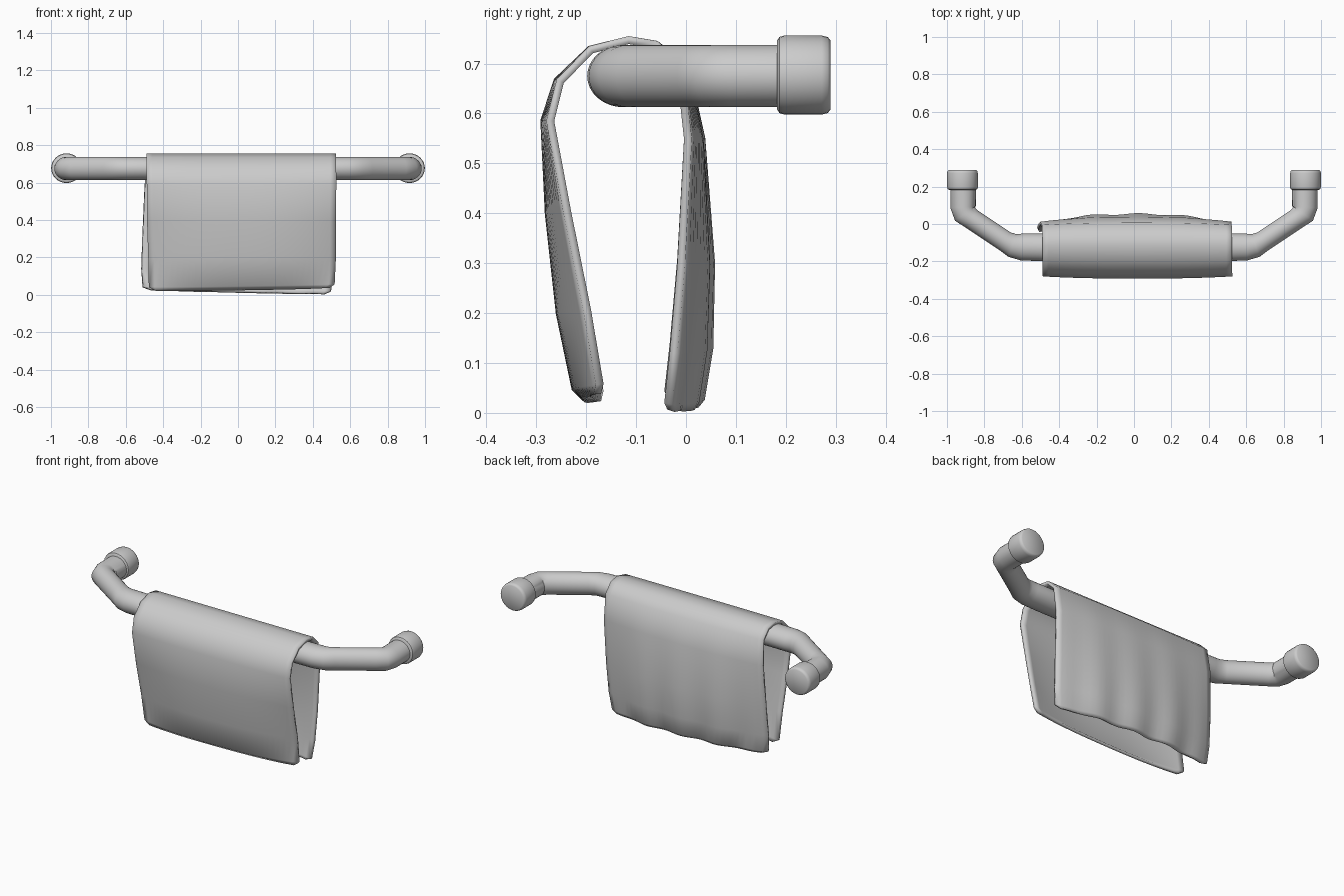
import bpy, bmesh, math
from mathutils import Vector

old = bpy.data.objects.get("Cube")
if old:
    bpy.data.objects.remove(old)

grey = bpy.data.materials.new("soft grey")
grey.use_nodes = True
tone = (0.6, 0.6, 0.6, 1)
grey.diffuse_color = tone
grey.node_tree.nodes["Principled BSDF"].inputs["Base Color"].default_value = tone


def finish(bm, name, angle):
    bmesh.ops.recalc_face_normals(bm, faces=bm.faces)
    mesh = bpy.data.meshes.new(name)
    bm.to_mesh(mesh)
    bm.free()
    obj = bpy.data.objects.new(name, mesh)
    bpy.context.collection.objects.link(obj)
    mesh.materials.append(grey)
    bpy.ops.object.select_all(action='DESELECT')
    bpy.context.view_layer.objects.active = obj
    obj.select_set(True)
    bpy.ops.object.shade_smooth_by_angle(angle=math.radians(angle))
    return obj


def sweep(name, path, height, sides=32):
    """Tube along a level path of (x, y, half width, half height)."""
    bm = bmesh.new()
    rings = []
    for i, (x, y, w, h) in enumerate(path):
        a, b = path[max(i - 1, 0)], path[min(i + 1, len(path) - 1)]
        along = Vector((b[0] - a[0], b[1] - a[1], 0)).normalized()
        side = Vector((-along.y, along.x, 0))
        ring = []
        for k in range(sides):
            t = math.tau * k / sides
            ring.append(bm.verts.new(Vector((x, y, height)) + side * w * math.cos(t)
                                     + Vector((0, 0, h * math.sin(t)))))
        rings.append(ring)
    for r, q in zip(rings, rings[1:]):
        for k in range(sides):
            n = (k + 1) % sides
            bm.faces.new((r[k], r[n], q[n], q[k]))
    bm.faces.new(rings[0])
    bm.faces.new(rings[-1])
    return finish(bm, name, 40)


# Bent rail
half = [(0.914, 0.25, 0.068), (0.914, 0.09, 0.068), (0.905, 0.055, 0.064),
        (0.87, 0.028, 0.056), (0.69, -0.092, 0.056), (0.65, -0.115, 0.064),
        (0.6, -0.123, 0.072), (0.5, -0.125, 0.073)]
left_half = [(x, y, w, 0.0625) for x, y, w in half]
sweep("towel_rail", left_half + [(-x, y, w, h) for x, y, w, h in reversed(left_half)], 0.675)

# Wall mounts
collar = [(0.182, 0.07), (0.187, 0.079), (0.197, 0.082), (0.272, 0.082),
          (0.284, 0.079), (0.29, 0.071)]
for label, s in (("left", 1), ("right", -1)):
    sweep(label + "_wall_mount", [(s * 0.917, y, r, r * 0.965) for y, r in collar], 0.677)

# Draped towel: (y at the sides, y at the middle, z, right side x, left side x)
rows = [(-0.178, -0.2, 0.03, -0.44, 0.49), (-0.173, -0.222, 0.05, -0.475, 0.515),
        (-0.198, -0.253, 0.2, -0.478, 0.522), (-0.238, -0.275, 0.4, -0.485, 0.522),
        (-0.272, -0.284, 0.585, -0.487, 0.525), (-0.252, -0.258, 0.665, -0.49, 0.525),
        (-0.19, -0.192, 0.728, -0.49, 0.525), (-0.115, -0.115, 0.747, -0.49, 0.525),
        (-0.06, -0.06, 0.738, -0.49, 0.525), (-0.012, 0.0, 0.69, -0.492, 0.522),
        (0.004, 0.03, 0.55, -0.5, 0.52), (-0.01, 0.046, 0.3, -0.51, 0.515),
        (-0.025, 0.04, 0.13, -0.515, 0.508), (-0.036, 0.022, 0.03, -0.508, 0.495),
        (-0.03, 0.01, 0.016, -0.465, 0.46)]
columns = 32
bm = bmesh.new()
grid = []
for i, (y_side, y_mid, z, x0, x1) in enumerate(rows):
    line = []
    back = i > len(rows) // 2
    low = max(0, 1 - z / 0.6)
    for c in range(columns + 1):
        s = 2 * c / columns - 1
        y = y_mid + (y_side - y_mid) * abs(s) ** 2.5
        if back:
            y += 0.009 * low * math.sin(s * 13 + 1) * (1 - s ** 4)
        tilt = (-0.012 if back else 0.008) * s * low
        line.append(bm.verts.new((x0 + (x1 - x0) * c / columns, y, z + tilt)))
    grid.append(line)
for a, b in zip(grid, grid[1:]):
    for c in range(columns):
        bm.faces.new((a[c], a[c + 1], b[c + 1], b[c]))
towel = finish(bm, "draped_towel", 60)
thick = towel.modifiers.new("cloth thickness", 'SOLIDIFY')
thick.thickness = 0.016
thick.offset = 0
